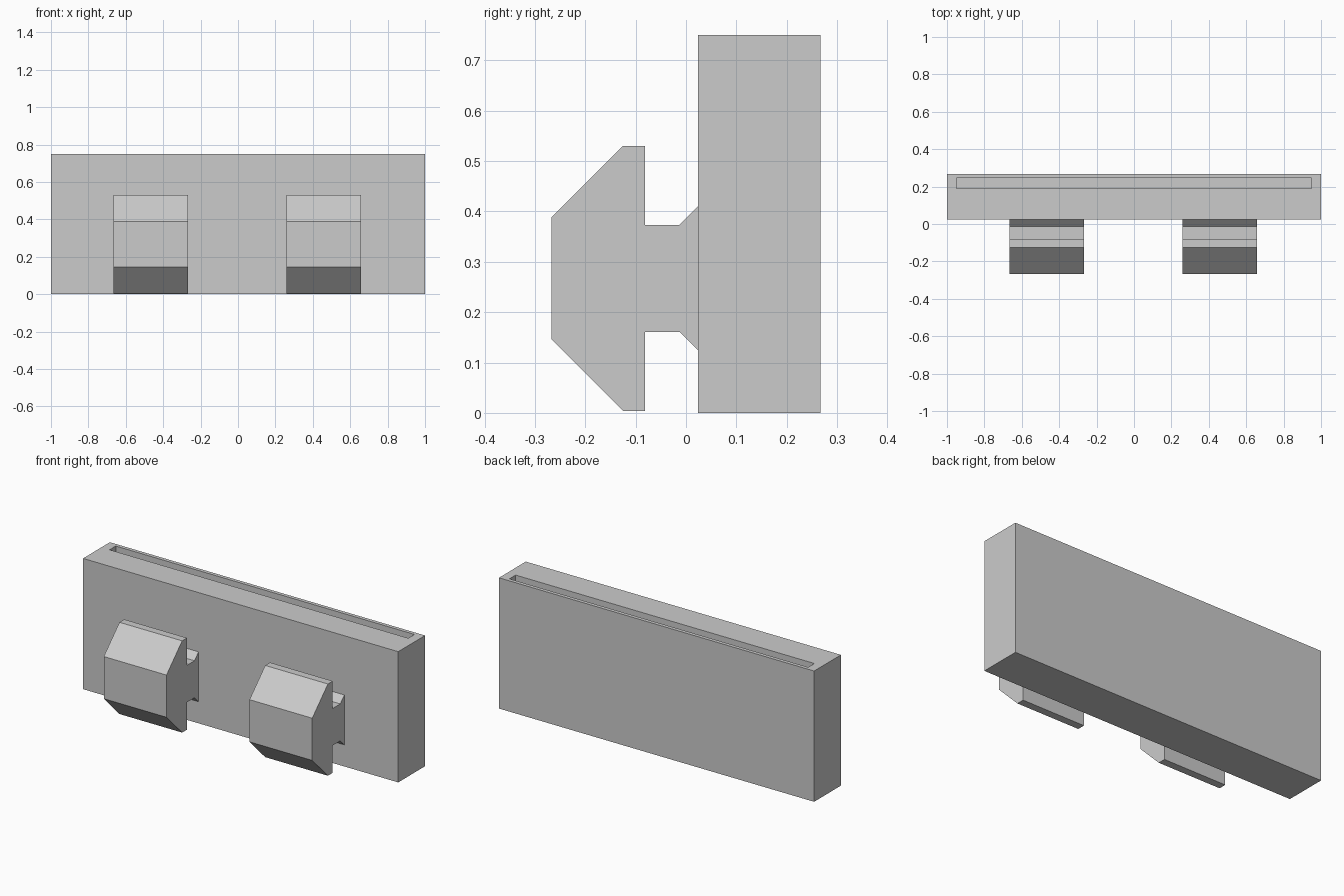
import bpy
import bmesh

cube = bpy.data.objects.get("Cube")
if cube:
    bpy.data.objects.remove(cube, do_unlink=True)

grey = bpy.data.materials.new("light grey")
grey.use_nodes = True
colour = (0.6, 0.6, 0.6, 1)
grey.diffuse_color = colour
grey.node_tree.nodes["Principled BSDF"].inputs["Base Color"].default_value = colour


def finish(bm, name):
    """Turn a bmesh into a flat-shaded object."""
    bmesh.ops.recalc_face_normals(bm, faces=bm.faces[:])
    mesh = bpy.data.meshes.new(name)
    bm.to_mesh(mesh)
    bm.free()
    mesh.materials.append(grey)
    obj = bpy.data.objects.new(name, mesh)
    bpy.context.collection.objects.link(obj)
    return obj


def extrude_profile(name, profile, x0, x1):
    """Sweep a (y, z) outline along x."""
    bm = bmesh.new()
    face = bm.faces.new([bm.verts.new((x0, y, z)) for y, z in profile])
    swept = bmesh.ops.extrude_face_region(bm, geom=[face], use_keep_orig=True)
    verts = [g for g in swept["geom"] if isinstance(g, bmesh.types.BMVert)]
    bmesh.ops.translate(bm, verts=verts, vec=(x1 - x0, 0, 0))
    return finish(bm, name)


# Holder body: a block whose top face is inset and pushed down into a slot
front, back, height = 0.024, 0.267, 0.75
slot_x, slot_front, slot_back, slot_floor = 0.948, 0.19, 0.246, 0.05
bm = bmesh.new()
bmesh.ops.create_cube(bm, size=1)
for v in bm.verts:
    v.co = (2 * v.co.x, front if v.co.y < 0 else back, height if v.co.z > 0 else 0)
top = max(bm.faces, key=lambda f: f.calc_center_median().z)
bmesh.ops.inset_region(bm, faces=[top], thickness=0.02)
for v in top.verts:
    v.co.x = slot_x if v.co.x > 0 else -slot_x
    v.co.y = slot_front if v.co.y < (front + back) / 2 else slot_back
floor = bmesh.ops.extrude_discrete_faces(bm, faces=[top])["faces"][0]
for v in floor.verts:
    v.co.z = slot_floor
finish(bm, "holder_body")

# Mounting hooks: half outline from the flared root to the nose, mirrored in z
mid = 0.267
half = [(0.024, 0.143), (-0.013, 0.106), (-0.081, 0.106),
        (-0.081, 0.263), (-0.125, 0.263), (-0.267, 0.121)]
outline = [(y, mid + h) for y, h in half] + [(y, mid - h) for y, h in reversed(half)]
for name, x in (("right_hook", -0.665), ("left_hook", 0.26)):
    extrude_profile(name, outline, x, x + 0.398)
